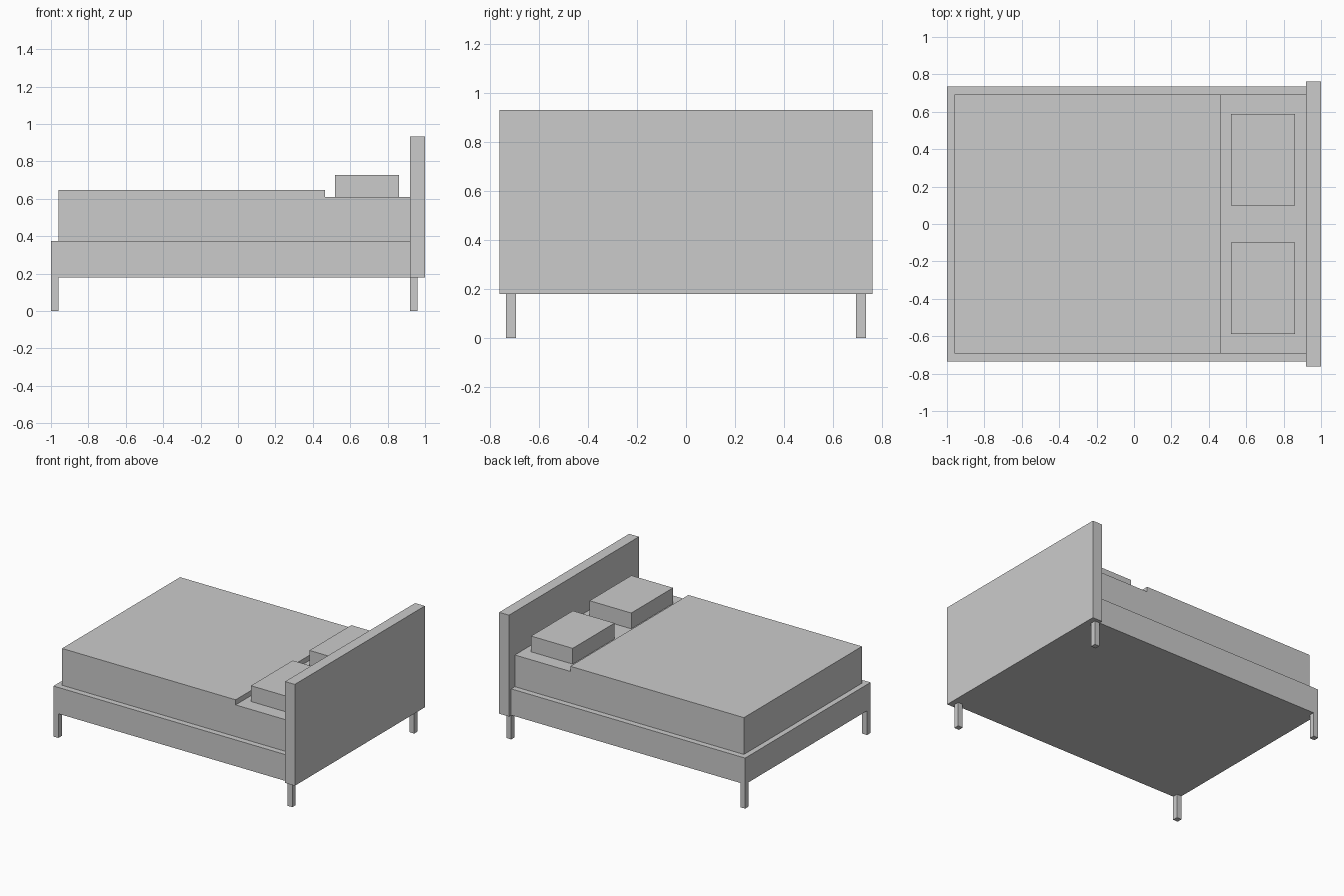
import bpy, bmesh

if "Cube" in bpy.data.objects:
    bpy.data.objects.remove(bpy.data.objects["Cube"])

grey = bpy.data.materials.new("light_grey")
grey.diffuse_color = (0.6, 0.6, 0.6, 1)
grey.use_nodes = True
grey.node_tree.nodes["Principled BSDF"].inputs["Base Color"].default_value = grey.diffuse_color


def finish(name, bm):
    bmesh.ops.recalc_face_normals(bm, faces=bm.faces)
    mesh = bpy.data.meshes.new(name)
    bm.to_mesh(mesh)
    bm.free()
    mesh.materials.append(grey)
    obj = bpy.data.objects.new(name, mesh)
    bpy.context.collection.objects.link(obj)
    return obj


def extrude_profile(name, profile, y0, y1):
    """Extrude an (x, z) outline from y0 to y1."""
    bm = bmesh.new()
    face = bm.faces.new([bm.verts.new((x, y0, z)) for x, z in profile])
    ext = bmesh.ops.extrude_face_region(bm, geom=[face])
    verts = [v for v in ext["geom"] if isinstance(v, bmesh.types.BMVert)]
    bmesh.ops.translate(bm, verts=verts, vec=(0, y1 - y0, 0))
    return finish(name, bm)


def box(name, x0, x1, y0, y1, z0, z1):
    return extrude_profile(name, [(x0, z0), (x1, z0), (x1, z1), (x0, z1)], y0, y1)


# Frame and headboard
box("bed_frame", -1.0, 0.92, -0.735, 0.735, 0.18, 0.375)
box("headboard", 0.92, 1.0, -0.762, 0.762, 0.18, 0.932)

# Mattress with the thicker blanket section stepping down at the pillows
extrude_profile("mattress", [(-0.96, 0.375), (0.92, 0.375), (0.92, 0.61),
                             (0.465, 0.61), (0.465, 0.648), (-0.96, 0.648)],
                -0.692, 0.692)

# Pillows and legs, mirrored across the bed
for side, s in (("front", -1), ("back", 1)):
    ya, yb = sorted((s * 0.098, s * 0.588))
    box(f"{side}_pillow", 0.518, 0.86, ya, yb, 0.61, 0.727)
    ya, yb = sorted((s * 0.695, s * 0.735))
    box(f"{side}_foot_leg", -1.0, -0.96, ya, yb, 0.0, 0.18)
    box(f"{side}_head_leg", 0.92, 0.96, ya, yb, 0.0, 0.18)
